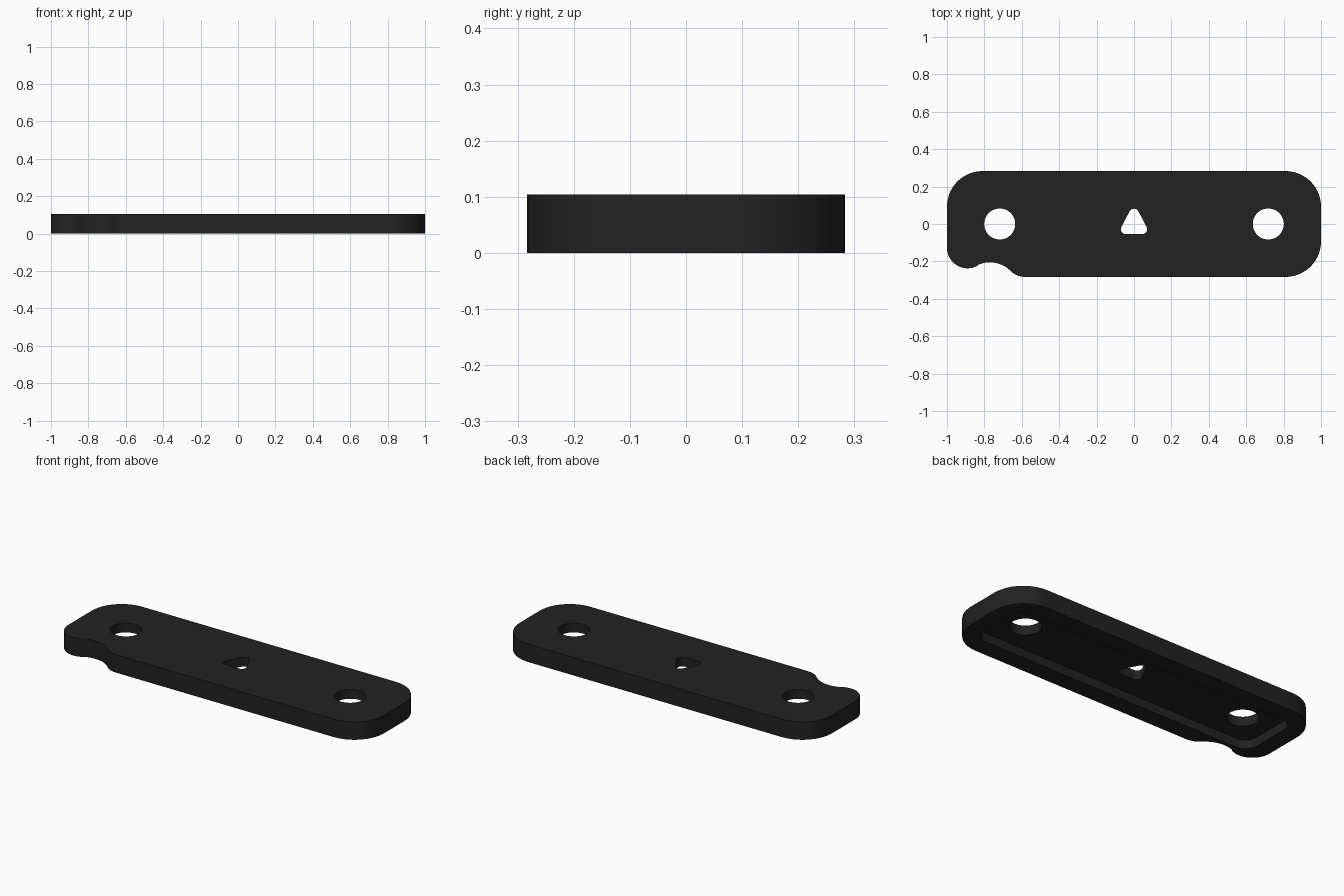
import bpy, bmesh, math

if "Cube" in bpy.data.objects:
    bpy.data.objects.remove(bpy.data.objects["Cube"])

H = 0.104        # plate thickness
CEIL = 0.05      # height of the underside recess


def arc(cx, cy, r, a0, a1, n=14):
    """Points along an arc, angles in degrees."""
    return [(cx + r * math.cos(math.radians(a0 + (a1 - a0) * i / n)),
             cy + r * math.sin(math.radians(a0 + (a1 - a0) * i / n)))
            for i in range(n + 1)]


def rounded(corners, r, step, start, n):
    """Closed outline made of equal corner arcs, counter-clockwise."""
    pts = []
    for i, (x, y) in enumerate(corners):
        pts += arc(x, y, r, start + step * i, start + step * (i + 1), n)
    return pts


# Outer outline: three round corners, a small lobe and a wavy notch
outer = (arc(0.81, -0.093, 0.19, 270, 360) + arc(0.81, 0.093, 0.19, 0, 90)
         + arc(-0.81, 0.093, 0.19, 90, 180)
         + arc(-0.89, -0.127, 0.11, 180, 301)
         + arc(-0.77, -0.36, 0.155, 121, 45)[1:]
         + arc(-0.582, -0.172, 0.111, 225, 270)[1:])

# Recess, bolt holes and rounded triangular hole
recess = rounded([(0.83, 0.11), (-0.83, 0.11), (-0.83, -0.11), (0.83, -0.11)],
                 0.07, 90, 0, 8)
holes = [arc(x, 0, 0.083, 0, 360, 48)[:-1] for x in (-0.718, 0.718)]
holes.append(rounded([(0.043, -0.027), (0, 0.055), (-0.043, -0.027)],
                     0.027, 120, -90, 8))

bm = bmesh.new()


def ring(pts, z):
    vs = [bm.verts.new((x, y, z)) for x, y in pts]
    es = [bm.edges.new((vs[i - 1], vs[i])) for i in range(len(vs))]
    return vs, es


def wall(a, b):
    va, vb = a[0], b[0]
    for i in range(len(va)):
        bm.faces.new((va[i - 1], va[i], vb[i], vb[i - 1]))


def cap(rings):
    bmesh.ops.triangle_fill(bm, edges=[e for r in rings for e in r[1]],
                            use_beauty=True, normal=(0, 0, 1))


outer_low, outer_top = ring(outer, 0), ring(outer, H)
recess_low, recess_top = ring(recess, 0), ring(recess, CEIL)
holes_low = [ring(h, CEIL) for h in holes]
holes_top = [ring(h, H) for h in holes]

# Top face, recess ceiling, bottom rim
cap([outer_top] + holes_top)
cap([recess_top] + holes_low)
cap([outer_low, recess_low])

# Side walls
wall(outer_low, outer_top)
wall(recess_low, recess_top)
for low, top in zip(holes_low, holes_top):
    wall(low, top)
bmesh.ops.recalc_face_normals(bm, faces=bm.faces[:])

mesh = bpy.data.meshes.new("plate")
bm.to_mesh(mesh)
bm.free()
plate = bpy.data.objects.new("plate", mesh)
bpy.context.collection.objects.link(plate)

black = bpy.data.materials.new("black")
black.diffuse_color = (0.016, 0.016, 0.016, 1)
black.use_nodes = True
black.node_tree.nodes["Principled BSDF"].inputs["Base Color"].default_value = black.diffuse_color
mesh.materials.append(black)

bpy.context.view_layer.objects.active = plate
plate.select_set(True)
bpy.ops.object.shade_smooth_by_angle(angle=math.radians(30))
